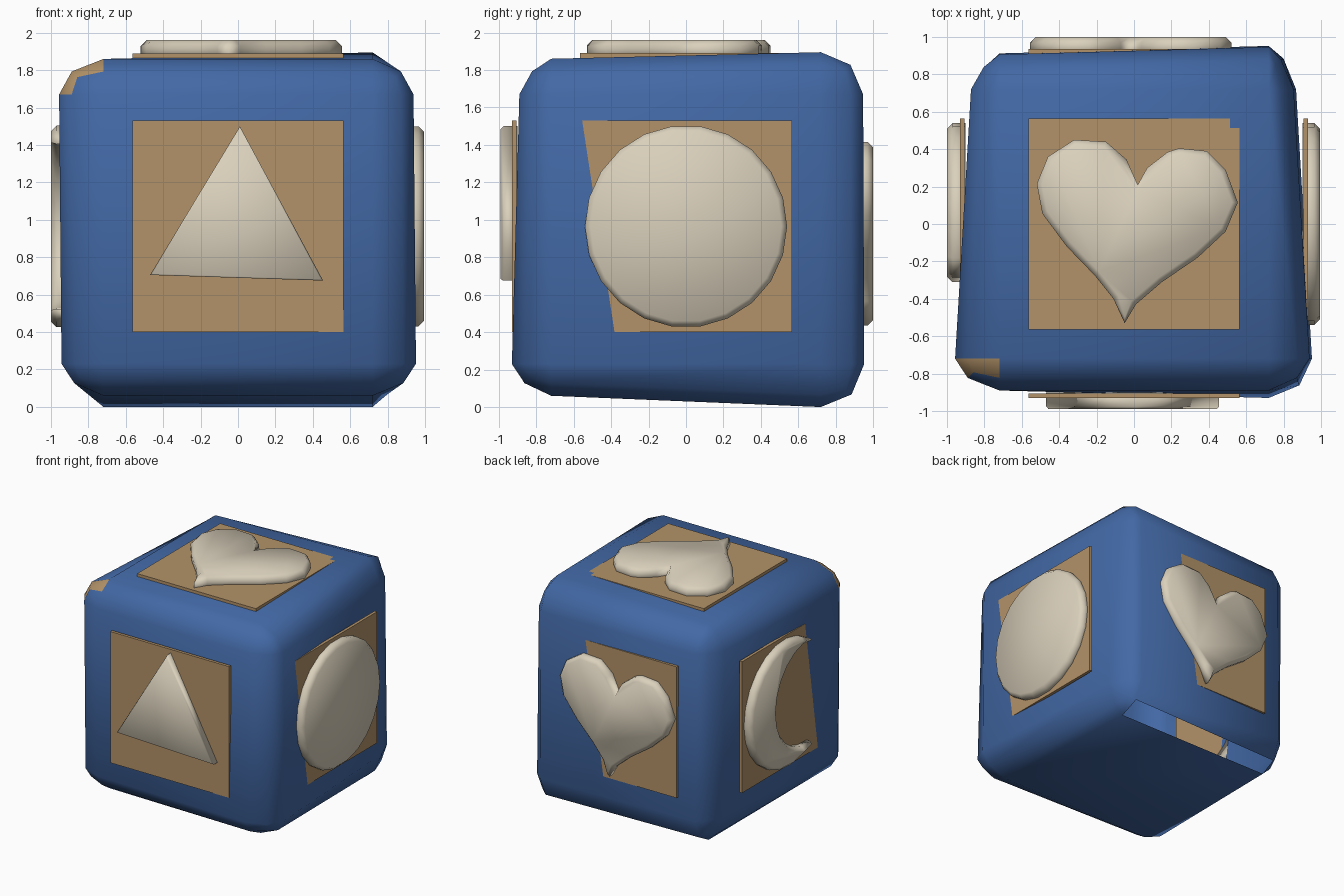
import bpy, bmesh, math
from mathutils import Matrix, Vector

old = bpy.data.objects.get("Cube")
if old:
    bpy.data.objects.remove(old, do_unlink=True)


def material(name, rgb):
    m = bpy.data.materials.new(name)
    m.use_nodes = True
    m.diffuse_color = (*rgb, 1)
    bsdf = next(n for n in m.node_tree.nodes if n.type == 'BSDF_PRINCIPLED')
    bsdf.inputs["Base Color"].default_value = (*rgb, 1)
    return m


blue = material("blue", (0.055, 0.14, 0.38))
tan = material("tan wood", (0.45, 0.29, 0.14))
cream = material("cream", (0.70, 0.63, 0.50))


def finish(bm, name, mats, smooth=True):
    bmesh.ops.recalc_face_normals(bm, faces=bm.faces)
    me = bpy.data.meshes.new(name)
    for f in bm.faces:
        f.smooth = smooth
    bm.to_mesh(me)
    bm.free()
    for m in mats:
        me.materials.append(m)
    ob = bpy.data.objects.new(name, me)
    bpy.context.collection.objects.link(ob)


# Rounded box, slightly skewed, with one worn corner and an open lower back edge
EDGE = 0.72
MID = 0.95
bm = bmesh.new()
bmesh.ops.create_cube(bm, size=2 * MID)
bmesh.ops.bevel(bm, geom=bm.edges[:], offset=MID - EDGE, segments=2,
                profile=0.5, affect='EDGES')
bm.normal_update()
gap = []
for f in bm.faces:
    c, n = f.calc_center_median(), f.normal
    if c.x < -EDGE and c.y < -EDGE and c.z > EDGE and abs(n.y) < max(abs(n.x), abs(n.z)) - 0.01:
        f.material_index = 1
    if abs(c.x) < 0.5 and c.y > EDGE and c.z < -EDGE and abs(n.z) > abs(n.y):
        gap.append(f)
bmesh.ops.delete(bm, geom=gap, context='FACES')


def frac(t):
    return min(max((t / EDGE + 1) / 2, 0), 1)


for v in bm.verts:
    x, y, z = v.co
    fx, fy, fz = frac(x), frac(y), frac(z)
    lean = fz - 0.5
    half_x = (0.945 - 0.013 * lean if x > 0 else 0.95 + 0.013 * lean) - 0.085 * fy
    half_y = 0.909 + 0.04 * fx - 0.006 * lean if y > 0 else 0.89 + 0.04 * fx * (1 - fz)
    half_z = 0.91 + 0.035 * fx * fy if z > 0 else 0.89 + 0.06 * fy
    # Move each side in or out while keeping the rounding the same size
    for i, half in enumerate((half_x, half_y, half_z)):
        if abs(v.co[i]) > EDGE + 0.01:
            v.co[i] += (half - MID) * (1 if v.co[i] > 0 else -1)
    v.co.z += MID
finish(bm, "box_body", [blue, tan])

# Shape outlines, in each side's own right/up coordinates
R = 0.54
disc = [(R * math.cos(a), R * math.sin(a)) for a in (math.tau * i / 22 for i in range(22))]
triangle = [(-0.47, -0.26), (0.455, -0.29), (0.01, 0.535)]
heart = [(0.02, 0.21), (-0.04, 0.345), (-0.15, 0.44), (-0.32, 0.45), (-0.46, 0.36),
         (-0.52, 0.215), (-0.49, 0.055), (-0.36, -0.12), (-0.21, -0.275), (-0.11, -0.4),
         (-0.05, -0.53), (0.01, -0.43), (0.15, -0.31), (0.34, -0.18), (0.49, -0.04),
         (0.555, 0.115), (0.49, 0.29), (0.39, 0.39), (0.24, 0.405), (0.18, 0.385), (0.07, 0.30)]


def arc(cx, r, a0, a1, n):
    return [(cx + r * math.cos(a0 + (a1 - a0) * i / n), r * math.sin(a0 + (a1 - a0) * i / n))
            for i in range(n + 1)]


tip = math.atan2(0.44, 0.31)
bite = math.atan2(0.44, 0.05)
crescent = arc(0, R, tip, math.tau - tip, 16) + arc(0.263, 0.443, math.tau - bite, bite, 12)[1:-1]


def rounded_shape(name, outline, frame, height, rim):
    """Flat outline raised to a height, with a softened upper rim."""
    bm = bmesh.new()
    face = bm.faces.new([bm.verts.new((u, v, -0.03)) for u, v in outline])
    bm.normal_update()
    if face.normal.z < 0:
        face.normal_flip()
    ext = bmesh.ops.extrude_face_region(bm, geom=[face])
    for v in ext["geom"]:
        if isinstance(v, bmesh.types.BMVert):
            v.co.z = height - rim
    top = [g for g in ext["geom"] if isinstance(g, bmesh.types.BMFace)]
    bm.normal_update()
    bmesh.ops.inset_region(bm, faces=top, thickness=rim, depth=0, use_even_offset=False)
    for v in top[0].verts:
        v.co.z = height
    bm.transform(frame)
    finish(bm, name, [cream])


def plate(name, frame):
    thick = 0.025
    bm = bmesh.new()
    bmesh.ops.create_cube(bm, size=1)
    bmesh.ops.scale(bm, vec=(1.13, 1.13, thick), verts=bm.verts)
    bmesh.ops.translate(bm, vec=(0, 0, -thick / 2), verts=bm.verts)
    bm.transform(frame)
    finish(bm, name, [tan], smooth=False)


# One square plate and one raised shape on each side except the bottom
X, Y, Z = Vector((1, 0, 0)), Vector((0, 1, 0)), Vector((0, 0, 1))
sides = [("front", X, Z, 0.93, 0.06, "triangle", triangle),
         ("right", Y, Z, 0.93, 0.065, "disc", disc),
         ("back", -X, Z, 0.935, 0.065, "heart", heart),
         ("left", -Y, Z, 0.93, 0.07, "crescent", crescent),
         ("top", X, Y, 0.925, 0.07, "heart", heart)]
for side, u, v, dist, height, label, outline in sides:
    n = u.cross(v)
    frame = Matrix((u, v, n)).transposed().to_4x4()
    frame.translation = n * dist + Z * 0.965
    plate(side + "_plate", frame)
    rounded_shape(side + "_" + label, outline, frame, height, 0.015 if label == "triangle" else 0.03)
